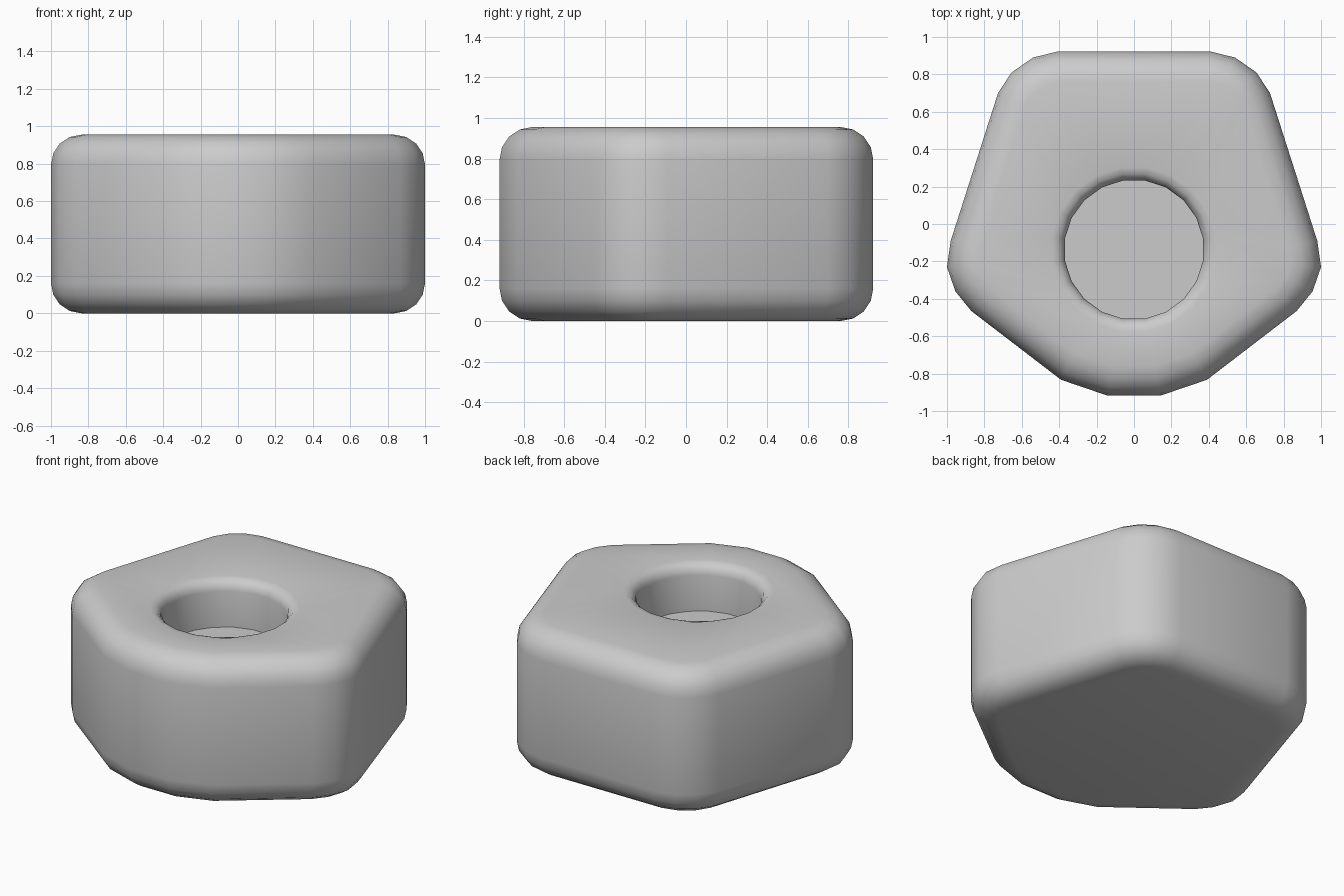
import bpy, bmesh, math
from mathutils import Vector

cube = bpy.data.objects.get("Cube")
if cube:
    bpy.data.objects.remove(cube)

HEIGHT, ROUND, SEGMENTS = 0.955, 0.16, 4
HOLE_Y, HOLE_RADIUS, HOLE_FILLET, FLOOR_Z = -0.137, 0.374, 0.07, 0.65

grey = bpy.data.materials.new("grey")
grey.use_nodes = True
grey.diffuse_color = (0.6, 0.6, 0.6, 1)
grey.node_tree.nodes["Principled BSDF"].inputs["Base Color"].default_value = (0.6, 0.6, 0.6, 1)

# Right half of the rounded five-sided outline, front to back
half = [(0.14, -0.918), (0.39, -0.833), (0.87, -0.465), (0.955, -0.36), (1, -0.23),
        (0.98, -0.09), (0.727, 0.70), (0.655, 0.81), (0.54, 0.89), (0.41, 0.922)]
outline = [Vector(p) for p in half] + [Vector((-x, y)) for x, y in reversed(half)]
count = len(outline)


def inset(points, distance):
    """Move every side of a counter-clockwise outline inwards."""
    result = []
    for i, p in enumerate(points):
        a = (p - points[i - 1]).normalized()
        b = (points[(i + 1) % len(points)] - p).normalized()
        na, nb = Vector((-a.y, a.x)), Vector((-b.y, b.x))
        result.append(p + (na + nb) * distance / (1 + na.dot(nb)))
    return result


def circle(radius):
    angles = [math.tau * (i + 0.5) / count - math.pi / 2 for i in range(count)]
    return [Vector((radius * math.cos(a), HOLE_Y + radius * math.sin(a))) for a in angles]


# Body sections: rounded bottom edge, then rounded top edge
sections = []
steps = [math.pi / 2 * i / SEGMENTS for i in range(SEGMENTS + 1)]
for t in steps:
    sections.append((inset(outline, ROUND * (1 - math.sin(t))), ROUND * (1 - math.cos(t))))
for t in steps:
    sections.append((inset(outline, ROUND * (1 - math.cos(t))), HEIGHT - ROUND * (1 - math.sin(t))))

# Hole sections: rounded rim, then straight wall down to the floor
for i in range(4):
    t = math.pi / 2 * i / 3
    sections.append((circle(HOLE_RADIUS + HOLE_FILLET * (1 - math.sin(t))),
                     HEIGHT - HOLE_FILLET * (1 - math.cos(t))))
sections.append((circle(HOLE_RADIUS), FLOOR_Z))

# Skin the sections and close the bottom and the hole floor
bm = bmesh.new()
rings = [[bm.verts.new((p.x, p.y, z)) for p in points] for points, z in sections]
for low, high in zip(rings, rings[1:]):
    for i in range(count):
        j = (i + 1) % count
        bm.faces.new((low[i], low[j], high[j], high[i]))
bm.faces.new(list(reversed(rings[0])))
bm.faces.new(rings[-1])
mesh = bpy.data.meshes.new("nut_body")
bm.to_mesh(mesh)
bm.free()
mesh.materials.append(grey)

body = bpy.data.objects.new("nut_body", mesh)
bpy.context.collection.objects.link(body)
bpy.context.view_layer.objects.active = body
body.select_set(True)
bpy.ops.object.shade_smooth_by_angle(angle=math.radians(40))
